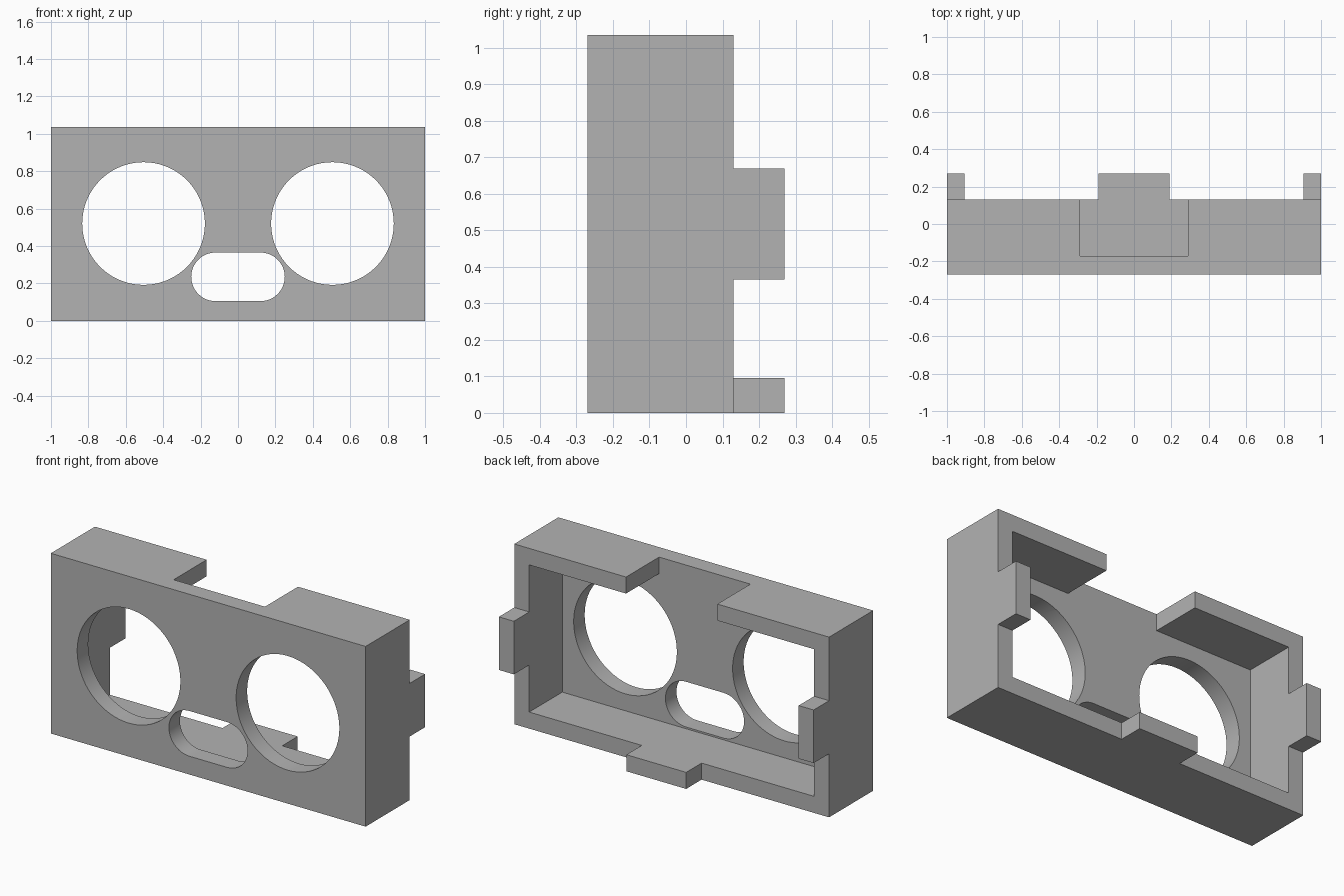
import bpy
import bmesh
import math

default = bpy.data.objects.get("Cube")
if default:
    bpy.data.objects.remove(default, do_unlink=True)

# Overall sizes
HALF_W, HEIGHT, WALL = 1.0, 1.035, 0.095
FRONT, PANEL_BACK, REAR, TAB_REAR = -0.27, -0.17, 0.13, 0.27

grey = bpy.data.materials.new("plain grey")
grey.use_nodes = True
GREY = (0.45, 0.45, 0.45, 1)
grey.diffuse_color = GREY
grey.node_tree.nodes["Principled BSDF"].inputs["Base Color"].default_value = GREY


def prism(name, outline, y0, y1):
    """Extrude an x-z outline from y0 to y1."""
    bm = bmesh.new()
    face = bm.faces.new([bm.verts.new((x, y0, z)) for x, z in outline])
    out = bmesh.ops.extrude_face_region(bm, geom=[face])
    verts = [g for g in out["geom"] if isinstance(g, bmesh.types.BMVert)]
    bmesh.ops.translate(bm, verts=verts, vec=(0, y1 - y0, 0))
    bmesh.ops.recalc_face_normals(bm, faces=bm.faces)
    mesh = bpy.data.meshes.new(name)
    bm.to_mesh(mesh)
    bm.free()
    mesh.materials.append(grey)
    obj = bpy.data.objects.new(name, mesh)
    bpy.context.collection.objects.link(obj)
    return obj


def box(name, x0, x1, y0, y1, z0, z1):
    return prism(name, [(x0, z0), (x1, z0), (x1, z1), (x0, z1)], y0, y1)


def arc(cx, cz, r, start, sweep, steps):
    angles = [math.radians(start + sweep * i / steps) for i in range(steps + 1)]
    return [(cx + r * math.cos(a), cz + r * math.sin(a)) for a in angles]


def combine(target, tool, operation):
    """Boolean the tool into the target, then discard the tool."""
    tool.hide_render = True
    mod = target.modifiers.new(tool.name, 'BOOLEAN')
    mod.object, mod.operation, mod.solver = tool, operation, 'EXACT'
    bpy.context.view_layer.objects.active = target
    bpy.ops.object.modifier_apply(modifier=mod.name)
    bpy.data.objects.remove(tool, do_unlink=True)


# Open-backed housing with a notch in its top wall
housing = box("housing", -HALF_W, HALF_W, FRONT, REAR, 0, HEIGHT)
inner = HALF_W - WALL
combine(housing, box("cavity", -inner, inner, PANEL_BACK, 0.4,
                     WALL, HEIGHT - WALL), 'DIFFERENCE')
combine(housing, box("top_notch", -0.29, 0.29, PANEL_BACK, 0.4,
                     0.8, 1.2), 'DIFFERENCE')

# Two round openings and the rounded slot in the front panel
for side in (-1, 1):
    circle = arc(side * 0.505, 0.52, 0.328, 0, 360, 72)[:-1]
    combine(housing, prism("round_opening", circle, -0.4, -0.1), 'DIFFERENCE')
slot = arc(0.12, 0.235, 0.13, -90, 180, 24) + arc(-0.12, 0.235, 0.13, 90, 180, 24)
combine(housing, prism("slot_opening", slot, -0.4, -0.1), 'DIFFERENCE')

# Rear tabs continuing the side walls and the floor
for side in (-1, 1):
    x0, x1 = sorted((side * inner, side * HALF_W))
    combine(housing, box("side_tab", x0, x1, 0, TAB_REAR, 0.365, 0.67), 'UNION')
combine(housing, box("bottom_tab", -0.19, 0.19, 0, TAB_REAR, 0, WALL), 'UNION')

# Smooth opening walls, crisp edges elsewhere
bpy.ops.object.select_all(action='DESELECT')
housing.select_set(True)
bpy.context.view_layer.objects.active = housing
bpy.ops.object.shade_smooth_by_angle(angle=math.radians(30))
